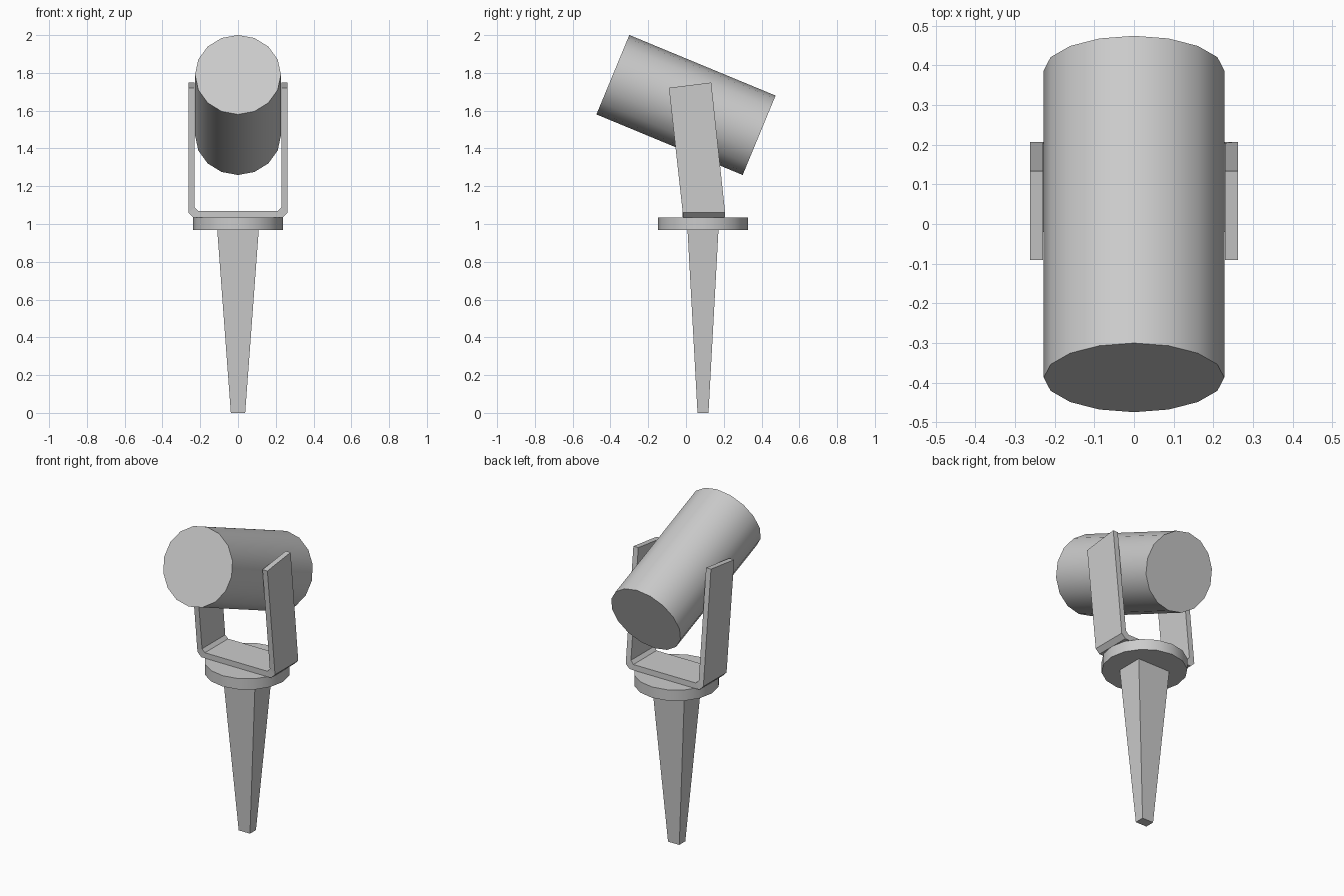
import bpy, math

if "Cube" in bpy.data.objects:
    bpy.data.objects.remove(bpy.data.objects["Cube"])

BASE_Y = 0.09   # the stake and disc sit slightly behind the lamp centre


def add_mesh(name, verts, faces):
    mesh = bpy.data.meshes.new(name)
    mesh.from_pydata(verts, [], faces)
    mesh.update()
    obj = bpy.data.objects.new(name, mesh)
    bpy.context.collection.objects.link(obj)
    return obj


def add_cylinder(name, radius, depth, location, tilt=0):
    bpy.ops.mesh.primitive_cylinder_add(vertices=16, radius=radius, depth=depth,
                                        location=location, rotation=(tilt, 0, 0))
    obj = bpy.context.object
    obj.name = name
    bpy.ops.object.shade_smooth_by_angle(angle=math.radians(30))
    return obj


# Lamp housing, tilted upwards at the front
add_cylinder("lamp_housing", 0.2275, 0.838, (0, 0, 1.63), math.radians(67.5))

# Round base disc
add_cylinder("base_disc", 0.238, 0.066, (0, BASE_Y, 1.001))

# Tapered ground stake
stake = []
for z, hx, hy in ((0, 0.038, 0.029), (0.97, 0.11, 0.082)):
    stake += [(sx * hx, BASE_Y + sy * hy, z)
              for sx, sy in ((-1, -1), (1, -1), (1, 1), (-1, 1))]
sides = [(i, (i + 1) % 4, (i + 1) % 4 + 4, i + 4) for i in range(4)]
add_mesh("ground_stake", stake, [(3, 2, 1, 0), (4, 5, 6, 7)] + sides)

# U bracket: (outer x, outer z, inner x, inner z) from the right arm to its bend
half = [(0.262, 1.735, 0.229, 1.735),
        (0.262, 1.06, 0.229, 1.088),
        (0.236, 1.034, 0.211, 1.068)]
path = half + [(-ox, oz, -ix, iz) for ox, oz, ix, iz in reversed(half)]


def lean(x, z, back):
    # arms lean forward and their ends are cut square to the lean
    y = (0.207 if back else -0.017) - 0.109 * max(z - 1.06, 0)
    if z > 1.7:
        z += 0.014 if back else -0.014
    return (x, y, z)


verts = []
for ox, oz, ix, iz in path:
    verts += [lean(ox, oz, False), lean(ix, iz, False),
              lean(ix, iz, True), lean(ox, oz, True)]
last = 4 * (len(path) - 1)
faces = [(0, 3, 2, 1), (last, last + 1, last + 2, last + 3)]
for s in range(len(path) - 1):
    for k in range(4):
        a, b = 4 * s + k, 4 * s + (k + 1) % 4
        faces.append((a, b, b + 4, a + 4))
bracket = add_mesh("bracket", verts, faces)

# Keep bracket faces pointing outwards
import bmesh
bm = bmesh.new()
bm.from_mesh(bracket.data)
bmesh.ops.recalc_face_normals(bm, faces=bm.faces)
bm.to_mesh(bracket.data)
bm.free()
